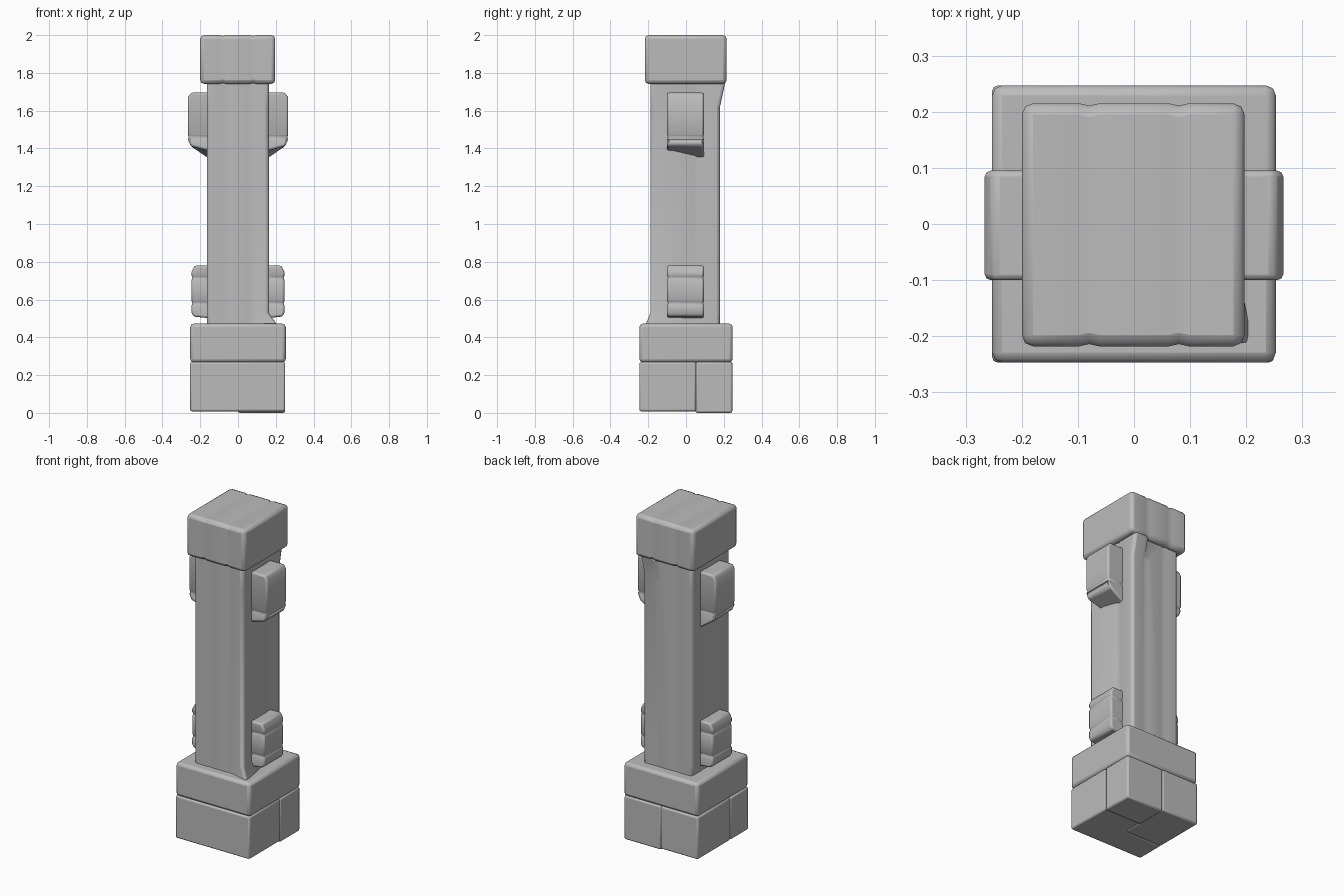
import bpy, bmesh, math
from mathutils import Vector

cube = bpy.data.objects.get("Cube")
if cube:
    bpy.data.objects.remove(cube, do_unlink=True)

stone = bpy.data.materials.new("grey_stone")
stone.use_nodes = True
GREY = (0.5, 0.5, 0.5, 1)
stone.diffuse_color = GREY
stone.node_tree.nodes["Principled BSDF"].inputs["Base Color"].default_value = GREY


def prism(outline, axis, lo, hi):
    """Extrude a closed 2D outline along an axis ('y' or 'z')."""
    bm = bmesh.new()
    place = (lambda a, b, d: (a, d, b)) if axis == "y" else (lambda a, b, d: (a, b, d))
    face = bm.faces.new([bm.verts.new(place(a, b, lo)) for a, b in outline])
    new = bmesh.ops.extrude_face_region(bm, geom=[face])["geom"]
    moved = [v for v in new if isinstance(v, bmesh.types.BMVert)]
    bmesh.ops.translate(bm, verts=moved, vec=place(0, 0, hi - lo))
    bmesh.ops.recalc_face_normals(bm, faces=bm.faces)
    return bm


def block(x, y, z):
    return prism([(x[0], y[0]), (x[1], y[0]), (x[1], y[1]), (x[0], y[1])], "z", *z)


def cut(bm, axis, pos):
    normal = Vector((0, 0, 0))
    normal[axis] = 1
    geom = bm.verts[:] + bm.edges[:] + bm.faces[:]
    bmesh.ops.bisect_plane(bm, geom=geom, plane_co=normal * pos, plane_no=normal)


def groove(bm, axis, pos, depth=0.006, half=0.014):
    """Shallow V groove running round the block at one position."""
    for p in (pos - half, pos, pos + half):
        cut(bm, axis, p)
    for i in range(3):
        if i == axis:
            continue
        low, high = min(v.co[i] for v in bm.verts), max(v.co[i] for v in bm.verts)
        for v in bm.verts:
            if abs(v.co[axis] - pos) < 1e-4:
                if abs(v.co[i] - low) < 0.02:
                    v.co[i] += depth
                elif abs(v.co[i] - high) < 0.02:
                    v.co[i] -= depth


def finish(bm, name, bevel):
    mesh = bpy.data.meshes.new(name)
    bm.to_mesh(mesh)
    bm.free()
    mesh.materials.append(stone)
    ob = bpy.data.objects.new(name, mesh)
    bpy.context.collection.objects.link(ob)
    mod = ob.modifiers.new("worn_edges", "BEVEL")
    mod.width = bevel
    mod.segments = 2
    mod.limit_method = "ANGLE"
    mod.angle_limit = math.radians(35)
    mod.use_clamp_overlap = False
    bpy.ops.object.select_all(action="DESELECT")
    ob.select_set(True)
    bpy.context.view_layer.objects.active = ob
    bpy.ops.object.shade_smooth_by_angle(angle=math.radians(40))
    return ob


# Base: one slab over three closely fitted stones
finish(block((-0.253, 0.253), (-0.247, 0.247), (0.267, 0.472)), "base_slab", 0.018)
front_outline = [(-0.253, -0.247), (0.25, -0.247), (0.25, 0.053),
                 (0, 0.053), (0, -0.07), (-0.253, -0.07)]
finish(prism(front_outline, "z", 0.008, 0.269), "base_front_stone", 0.01)
finish(block((-0.253, 0.001), (-0.072, 0.247), (0.008, 0.269)), "base_back_right_stone", 0.01)
finish(block((-0.001, 0.25), (0.051, 0.245), (0, 0.269)), "base_back_left_stone", 0.01)

# Shaft, flared at one bottom corner and under the cap at the back
shaft = block((-0.165, 0.163), (-0.188, 0.18), (0.45, 1.76))
for pos in (0.53, 1.62):
    cut(shaft, 2, pos)
for pos in (-0.06, 0.07):
    groove(shaft, 0, pos, 0.004, 0.02)
groove(shaft, 1, 0.06, 0.005, 0.016)
for v in shaft.verts:
    if v.co.z < 0.5 and v.co.x > 0.1 and v.co.y < -0.1:
        v.co.x += 0.06
        v.co.y -= 0.04
    if v.co.z > 1.7 and v.co.y > 0.15 and v.co.x > 0.06:
        v.co.y += 0.03
finish(shaft, "shaft", 0.016)

# Cap with faint plank joints
cap = block((-0.2, 0.197), (-0.218, 0.215), (1.742, 2.0))
for pos in (-0.08, 0.08):
    groove(cap, 0, pos, 0.004, 0.018)
finish(cap, "cap", 0.02)

# Brackets on both sides, each with a stone joint
upper = [(0.14, 1.335), (0.25, 1.412), (0.266, 1.45),
         (0.266, 1.67), (0.25, 1.695), (0.14, 1.695)]
lower = [(0.14, 0.5), (0.235, 0.51), (0.246, 0.53),
         (0.246, 0.745), (0.23, 0.78), (0.14, 0.78)]
for side, sign in (("left", 1), ("right", -1)):
    for level, outline, joints in (("upper", upper, (1.46,)), ("lower", lower, (0.58, 0.715))):
        bm = prism([(sign * x, z) for x, z in outline], "y", -0.1, 0.095)
        for pos in joints:
            groove(bm, 2, pos, 0.007, 0.012)
        for v in bm.verts:
            if level == "upper" and v.co.z < 1.4 and v.co.y < 0:
                v.co.z += 0.05
        finish(bm, f"{level}_{side}_bracket", 0.01)
